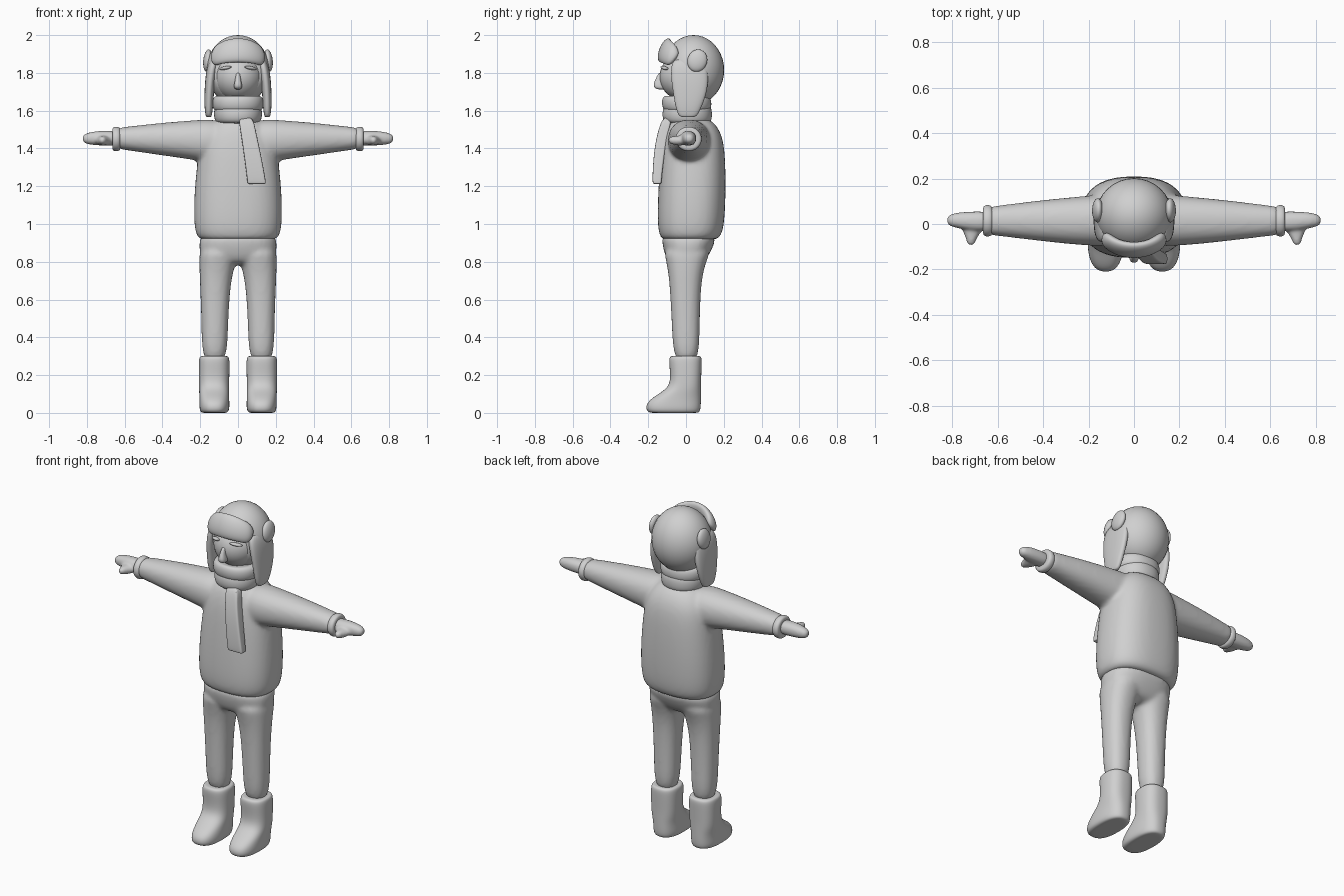
import bpy
import bmesh
from math import cos, sin, pi, radians
from mathutils import Matrix, Vector, Euler

default = bpy.data.objects.get("Cube")
if default:
    bpy.data.objects.remove(default, do_unlink=True)

GREY = (0.63, 0.63, 0.63, 1.0)
grey = bpy.data.materials.new("plain_grey")
grey.use_nodes = True
grey.diffuse_color = GREY
for node in grey.node_tree.nodes:
    if node.type == 'BSDF_PRINCIPLED':
        node.inputs["Base Color"].default_value = GREY


def skin(bm, rings):
    """Bridge a list of closed point rings and cap both ends."""
    loops = [[bm.verts.new(p) for p in ring] for ring in rings]
    for low, high in zip(loops, loops[1:]):
        for i in range(len(low)):
            j = (i + 1) % len(low)
            bm.faces.new((low[i], low[j], high[j], high[i]))
    bm.faces.new(loops[0][::-1])
    bm.faces.new(loops[-1])


def loft(bm, sections, axis='Z', power=2.5, count=24, side=1):
    """Each section: position along the axis, then min/max on the other two."""
    rings = []
    for pos, a_min, a_max, b_min, b_max in sections:
        ring = []
        for i in range(count):
            t = 2 * pi * (i + 0.5) / count
            u, w = [abs(f) ** (2 / power) * (1 if f > 0 else -1)
                    for f in (cos(t), sin(t))]
            a = (a_min + a_max + u * (a_max - a_min)) / 2
            b = (b_min + b_max + w * (b_max - b_min)) / 2
            x, y, z = {'X': (pos, a, b), 'Y': (a, pos, b), 'Z': (a, b, pos)}[axis]
            ring.append(Vector((side * x, y, z)))
        rings.append(ring)
    skin(bm, rings)


def ball(bm, centre, radii, turn=(0, 0, 0)):
    matrix = (Matrix.Translation(centre) @ Euler(turn).to_matrix().to_4x4()
              @ Matrix.Diagonal((*radii, 1)))
    bmesh.ops.create_uvsphere(bm, u_segments=32, v_segments=20, radius=1, matrix=matrix)


def finish(bm, name, mirror=False, subdivide=True, blend=False):
    """Turn the bmesh into a smooth object; blend fuses overlapping volumes."""
    bmesh.ops.recalc_face_normals(bm, faces=bm.faces[:])
    for face in bm.faces:
        face.smooth = True
    mesh = bpy.data.meshes.new(name)
    bm.to_mesh(mesh)
    bm.free()
    mesh.materials.append(grey)
    obj = bpy.data.objects.new(name, mesh)
    bpy.context.collection.objects.link(obj)
    if mirror:
        obj.modifiers.new("mirror", 'MIRROR')
    if subdivide:
        sub = obj.modifiers.new("subdivide", 'SUBSURF')
        sub.levels = sub.render_levels = 2
    if blend:
        remesh = obj.modifiers.new("fuse", 'REMESH')
        remesh.mode = 'VOXEL'
        remesh.voxel_size = 0.012
        remesh.use_smooth_shade = True
        smooth = obj.modifiers.new("soften", 'SMOOTH')
        smooth.factor = 0.5
        smooth.iterations = 6
    return obj


def loft_part(name, sections, axis='Z', power=2.5, mirror=False):
    bm = bmesh.new()
    loft(bm, sections, axis, power)
    return finish(bm, name, mirror)


# Jacket: body and two tapering sleeves fused together
bm = bmesh.new()
loft(bm, [(.915, -.19, .19, -.12, .15), (.925, -.215, .215, -.135, .18),
          (.98, -.235, .235, -.153, .203), (1.15, -.235, .235, -.15, .212),
          (1.35, -.215, .215, -.137, .21), (1.47, -.195, .195, -.12, .195),
          (1.54, -.14, .14, -.09, .15), (1.56, -.1, .1, -.06, .11)])
for side in (-1, 1):
    loft(bm, [(.05, -.1, .14, 1.3, 1.56), (.2, -.098, .125, 1.335, 1.553),
              (.42, -.075, .105, 1.365, 1.535), (.62, -.05, .078, 1.395, 1.512),
              (.645, -.05, .078, 1.398, 1.508)], 'X', 2.2, side=side)
finish(bm, "jacket", blend=True)

# Trousers: hips and two legs fused together
bm = bmesh.new()
loft(bm, [(.78, -.16, .16, -.08, .08), (.83, -.205, .205, -.112, .12),
          (.9, -.207, .207, -.128, .155), (.96, -.2, .2, -.13, .16)])
for side in (-1, 1):
    loft(bm, [(.25, .058, .19, -.065, .07), (.45, .053, .193, -.075, .072),
              (.65, .043, .2, -.085, .078), (.75, .025, .205, -.095, .092),
              (.82, .005, .205, -.11, .115), (.88, 0, .205, -.12, .14)],
         power=2.3, side=side)
finish(bm, "trousers", blend=True)

# Cuffs, mittens and thumbs
loft_part("sleeve_cuffs", [(.622, -.03, .06, 1.405, 1.495), (.624, -.052, .08, 1.388, 1.512),
                           (.645, -.057, .086, 1.383, 1.517), (.664, -.052, .08, 1.388, 1.512),
                           (.666, -.03, .06, 1.405, 1.495)], 'X', 2, True)
bm = bmesh.new()
for side in (-1, 1):
    loft(bm, [(.62, -.03, .055, 1.415, 1.49), (.7, -.035, .056, 1.413, 1.495),
              (.77, -.02, .052, 1.418, 1.49), (.81, -.01, .043, 1.425, 1.478),
              (.823, .002, .03, 1.44, 1.465)], 'X', 2.2, side=side)
    loft(bm, [(.02, .65, .77, 1.425, 1.47), (-.02, .66, .76, 1.415, 1.47),
              (-.05, .685, .745, 1.415, 1.467), (-.085, .7, .735, 1.425, 1.462),
              (-.093, .707, .728, 1.435, 1.455)], 'Y', 2, side=side)
mittens = finish(bm, "mittens", blend=True)
mittens.modifiers["fuse"].voxel_size = 0.007

# Boots with a rounded toe
loft_part("boots", [(0, .08, .17, -.16, .04), (0, .055, .195, -.2, .07),
                    (.02, .045, .205, -.213, .078), (.055, .045, .205, -.208, .08),
                    (.09, .047, .205, -.165, .08), (.125, .047, .207, -.105, .08),
                    (.17, .046, .208, -.08, .08), (.26, .044, .208, -.09, .084),
                    (.295, .046, .206, -.09, .084), (.302, .058, .194, -.075, .07),
                    (.3, .08, .17, -.05, .05)], mirror=True)

# Scarf: neck wraps and the hanging tail
loft_part("scarf_lower_wrap", [(1.53, -.1, .1, -.09, .11), (1.54, -.122, .122, -.12, .135),
                               (1.58, -.13, .13, -.128, .14), (1.62, -.125, .125, -.12, .135),
                               (1.64, -.1, .1, -.1, .11)], power=2.2)
loft_part("scarf_upper_wrap", [(1.59, -.11, .11, -.1, .11), (1.605, -.132, .132, -.122, .133),
                               (1.64, -.138, .138, -.13, .137), (1.67, -.132, .132, -.125, .13),
                               (1.683, -.11, .11, -.11, .11), (1.67, -.08, .08, -.08, .08)],
          power=2.2)
loft_part("scarf_tail", [(1.57, .0, .08, -.12, -.07), (1.5, .012, .092, -.147, -.09),
                         (1.4, .027, .115, -.168, -.11), (1.28, .043, .138, -.177, -.125),
                         (1.22, .05, .148, -.177, -.13), (1.213, .052, .146, -.174, -.132),
                         (1.213, .06, .138, -.168, -.138)], power=7)

# Head, nose and brows
bm = bmesh.new()
ball(bm, (0, 0, 1.78), (.13, .14, .13))
finish(bm, "head", subdivide=False)
loft_part("nose", [(1.712, -.012, .012, -.15, -.11), (1.72, -.022, .022, -.168, -.11),
                   (1.74, -.021, .021, -.173, -.11), (1.77, -.014, .014, -.16, -.11),
                   (1.805, -.01, .01, -.143, -.11)])
bm = bmesh.new()
ball(bm, (.067, -.114, 1.826), (.036, .013, .009), (0, .15, .5))
finish(bm, "brows", mirror=True, subdivide=False)

# Hat: dome pressed flat around the face opening
bm = bmesh.new()
ball(bm, (0, .04, 1.815), (.167, .162, .185))
for v in bm.verts:
    if v.co.z < 1.88:
        v.co.y = max(v.co.y, -.07)
finish(bm, "hat_dome", subdivide=False)

# Hat ear flaps and the small folded side pads
loft_part("hat_ear_flaps", [(1.565, .145, .165, -.02, .04), (1.572, .138, .172, -.04, .06),
                            (1.62, .132, .178, -.056, .083), (1.69, .128, .178, -.068, .11),
                            (1.77, .118, .174, -.08, .12), (1.84, .105, .163, -.08, .11),
                            (1.88, .1, .14, -.06, .09)], mirror=True)
bm = bmesh.new()
ball(bm, (.16, .06, 1.865), (.024, .052, .06), (-.3, -.1, 0))
finish(bm, "hat_side_pads", mirror=True, subdivide=False)

# Hat brim: turned-up band swept around the forehead
rings = []
for step in range(-5, 6):
    t = radians(15 * step)
    taper = 0.5 if abs(step) == 5 else 1
    height = (.04 + .025 * cos(t)) * taper
    ring = []
    for i in range(16):
        a = 2 * pi * i / 16
        reach = .03 * taper * cos(a)
        ring.append(Vector(((.135 + reach) * sin(t),
                            -.03 - (.085 + reach) * cos(t) + .02 * sin(a),
                            1.86 + .06 * cos(t) + height * sin(a))))
    rings.append(ring)
bm = bmesh.new()
skin(bm, rings)
finish(bm, "hat_brim")
